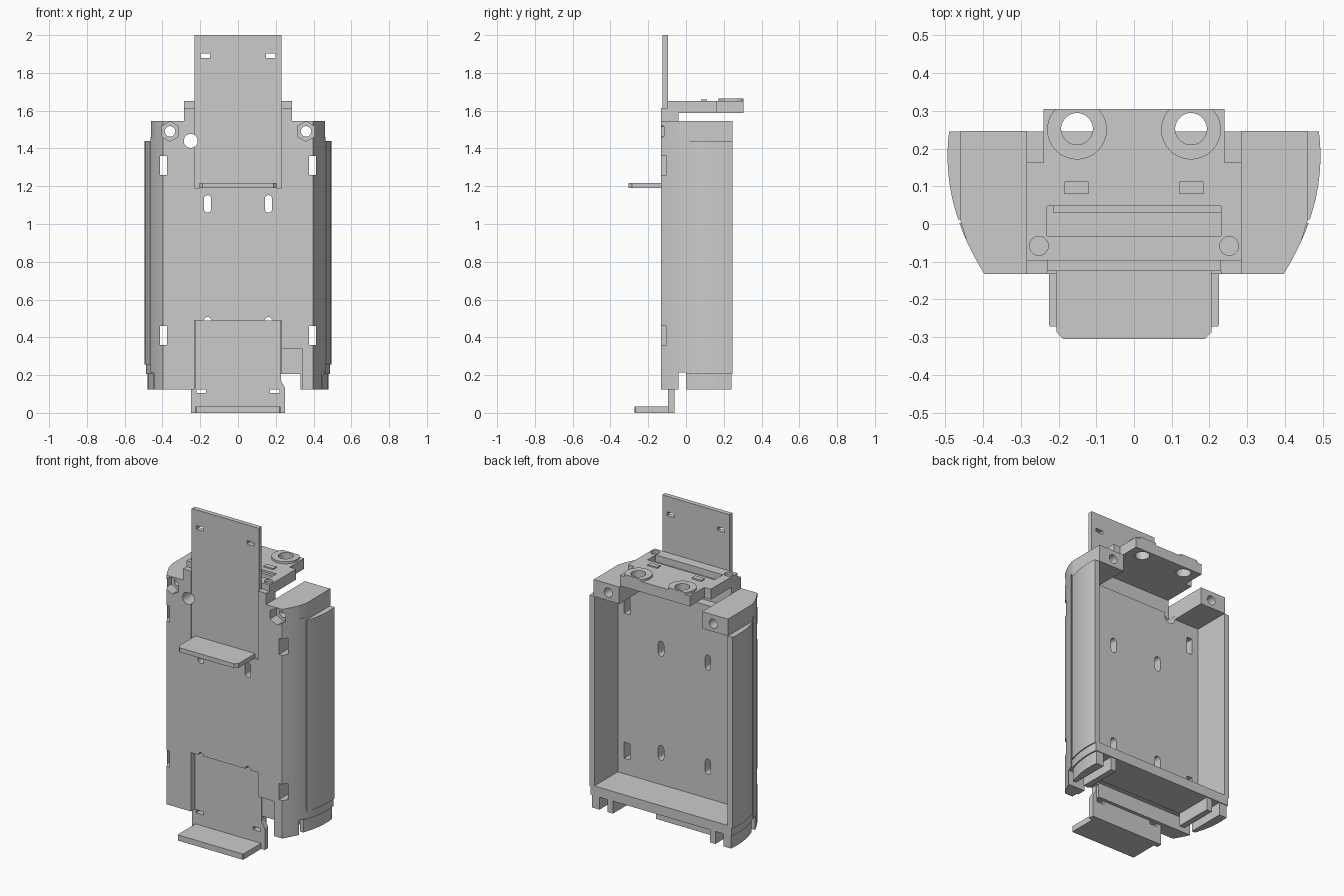
import bpy, bmesh, math
from mathutils import Vector

old = bpy.data.objects.get("Cube")
if old:
    bpy.data.objects.remove(old, do_unlink=True)

SHADE = (0.6, 0.6, 0.6, 1)
grey = bpy.data.materials.new("plain grey")
grey.use_nodes = True
grey.diffuse_color = SHADE
grey.node_tree.nodes["Principled BSDF"].inputs["Base Color"].default_value = SHADE


def prism(name, points, low, high, axis="z"):
    """Extrude an outline along z (points x, y) or along y (points x, z)."""
    bm = bmesh.new()
    place = (lambda p: (p[0], p[1], low)) if axis == "z" else (lambda p: (p[0], low, p[1]))
    face = bm.faces.new([bm.verts.new(place(p)) for p in points])
    out = bmesh.ops.extrude_face_region(bm, geom=[face])
    move = Vector((0, 0, high - low)) if axis == "z" else Vector((0, high - low, 0))
    bmesh.ops.translate(bm, vec=move, verts=[v for v in out["geom"] if isinstance(v, bmesh.types.BMVert)])
    bmesh.ops.recalc_face_normals(bm, faces=bm.faces)
    mesh = bpy.data.meshes.new(name)
    bm.to_mesh(mesh)
    bm.free()
    mesh.materials.append(grey)
    ob = bpy.data.objects.new(name, mesh)
    bpy.context.scene.collection.objects.link(ob)
    return ob


def box(name, x0, x1, y0, y1, z0, z1):
    x0, x1 = sorted((x0, x1))
    return prism(name, [(x0, y0), (x1, y0), (x1, y1), (x0, y1)], z0, z1)


def disc(name, x, c, r, low, high, axis="z", sides=32):
    ring = [(x + r * math.cos(math.tau * (i + 0.5) / sides),
             c + r * math.sin(math.tau * (i + 0.5) / sides)) for i in range(sides)]
    return prism(name, ring, low, high, axis)


def slot(x, z0, z1, w):
    """Upright round-ended cutter running front to back."""
    r = w / 2
    pts = [(x + r * math.cos(i * math.pi / 8), z1 - r + r * math.sin(i * math.pi / 8)) for i in range(9)]
    pts += [(x - r * math.cos(i * math.pi / 8), z0 + r - r * math.sin(i * math.pi / 8)) for i in range(9)]
    return prism("slot_cutter", pts, -0.2, 0.05, "y")


def cut(ob, cutters):
    for c in cutters:
        mod = ob.modifiers.new("cut", "BOOLEAN")
        mod.operation = "DIFFERENCE"
        mod.solver = "EXACT"
        mod.object = c
        c.hide_render = True
        c.hide_viewport = True
        c.display_type = "WIRE"


def bow(y0, y1, n=10, inset=0):
    """Right-hand edge of the bowed side between two depths."""
    ys = [y0 + (y1 - y0) * i / n for i in range(n + 1)]
    return [(0.494 - inset - (y - 0.18) ** 2, y) for y in ys]


def both(half):
    """Close a right-hand outline with its mirror image."""
    return half + [(-x, y) for x, y in reversed(half)]


# Front plate with bowed corners, thicker tray back behind it, and a neck on top
plate = prism("front_plate", both(bow(-0.133, -0.04, 6)), 0.125, 1.545)
tray = prism("tray_back", both(bow(-0.04, 0.003, 3) + [(0.458, 0.003), (0.458, 0.015)]), 0.215, 1.46)
neck = box("neck", -0.285, 0.285, -0.133, -0.04, 1.545, 1.615)
upper_recess = box("upper_recess", -0.23, 0.23, -0.2, -0.095, 1.19, 1.7)
cable_hole = disc("cable_hole", -0.25, 1.44, 0.037, -0.2, 0.1, "y")
through = [cable_hole]
shallow = [
    upper_recess,
    box("lower_recess", -0.23, 0.23, -0.2, -0.06, 0.1, 0.49),
    box("side_recess", 0.22, 0.34, -0.2, -0.095, 0.1, 0.34),
    box("corner_gap", 0.225, 0.33, -0.2, 0.1, 0.1, 0.205),
]
for s in (-1, 1):
    shallow += [disc("nut_pocket", s * 0.36, 1.49, 0.053, -0.2, -0.07, "y", 6),
                disc("bolt_hole", s * 0.36, 1.49, 0.028, -0.2, 0.3, "y")]
    for z in (0.36, 1.26):
        through.append(box("edge_window", s * 0.375, s * 0.414, -0.2, 0.1, z, z + 0.1))
    for z in (0.415, 1.06):
        through.append(slot(s * 0.161, z, z + 0.093, 0.038))
cut(plate, shallow + through)
cut(tray, through)
cut(neck, [upper_recess])

# Side walls, corner blocks and feet
for s, tag in ((1, "left"), (-1, "right")):
    def flip(pts):
        return [(s * x, y) for x, y in pts]
    prism(tag + "_side_panel", flip(bow(0.012, 0.245) + [(0.457, 0.245), (0.457, 0.012)]), 0.255, 1.44)
    block = prism(tag + "_corner_block",
                  flip([(0.285, -0.04), (0.445, -0.04), (0.46, 0.01), (0.46, 0.247), (0.285, 0.247)]),
                  1.44, 1.545)
    cut(block, [disc(tag + "_block_hole", s * 0.36, 1.49, 0.028, -0.1, 0.4, "y"), cable_hole])
    prism(tag + "_outer_foot", flip(bow(0.0, 0.24, 6, 0.014) + [(0.425, 0.24), (0.425, 0.0)]), 0.125, 0.215)
    box(tag + "_inner_foot", s * 0.333, s * 0.37, 0.0, 0.24, 0.125, 0.215)

# Tray floor
prism("tray_floor", both(bow(0.0, 0.245, 10, 0.006)), 0.205, 0.265)


def shelf(name, w, y0, y1, z0, z1, r):
    """Shelf with clipped front corners."""
    prism(name, [(-w, y1), (-w, y0 + r), (-w + r, y0), (w - r, y0), (w, y0 + r), (w, y1)], z0, z1)


# Upper sliding bracket
upper = box("upper_bracket_plate", -0.23, 0.23, -0.125, -0.096, 1.19, 2.0)
cut(upper, [box("upper_slit", s * 0.148, s * 0.198, -0.2, 0, 1.88, 1.903) for s in (-1, 1)] + [cable_hole])
shelf("upper_bracket_shelf", 0.205, -0.305, -0.124, 1.19, 1.217, 0.018)

# Lower sliding bracket
lower = prism("lower_bracket_plate",
              [(-0.25, 0), (0.25, 0), (0.25, 0.13), (0.228, 0.17), (0.228, 0.49),
               (-0.228, 0.49), (-0.228, 0.13), (-0.25, 0.13)], -0.095, -0.061, "y")
cut(lower, [box("lower_slit", s * 0.17, s * 0.22, -0.2, 0, 0.105, 0.125) for s in (-1, 1)])
shelf("lower_bracket_shelf", 0.225, -0.272, -0.09, 0, 0.035, 0.004)

# Top bracket with pocket, bosses and locating pads
top = prism("top_bracket", both([(0.285, -0.098), (0.285, 0.163), (0.24, 0.163), (0.24, 0.305)]), 1.587, 1.652)
bores = [disc("boss_bore", s * 0.151, 0.252, 0.042, 1.5, 1.75) for s in (-1, 1)]
pits = [disc("pin_pit", s * 0.252, -0.058, 0.025, 1.635, 1.7) for s in (-1, 1)]
cut(top, bores + pits + [box("pocket", -0.23, 0.23, -0.032, 0.048, 1.61, 1.7)])
box("pocket_step", -0.215, 0.23, 0.03, 0.05, 1.61, 1.64)
trim = box("boss_trim", -0.4, 0.4, 0.305, 0.5, 1.6, 1.7)
for s, bore in zip((-1, 1), bores):
    boss = disc("boss", s * 0.151, 0.25, 0.079, 1.652, 1.665, sides=48)
    cut(boss, [bore, trim])
    box("locating_pad", s * 0.12, s * 0.184, 0.08, 0.112, 1.647, 1.66)
